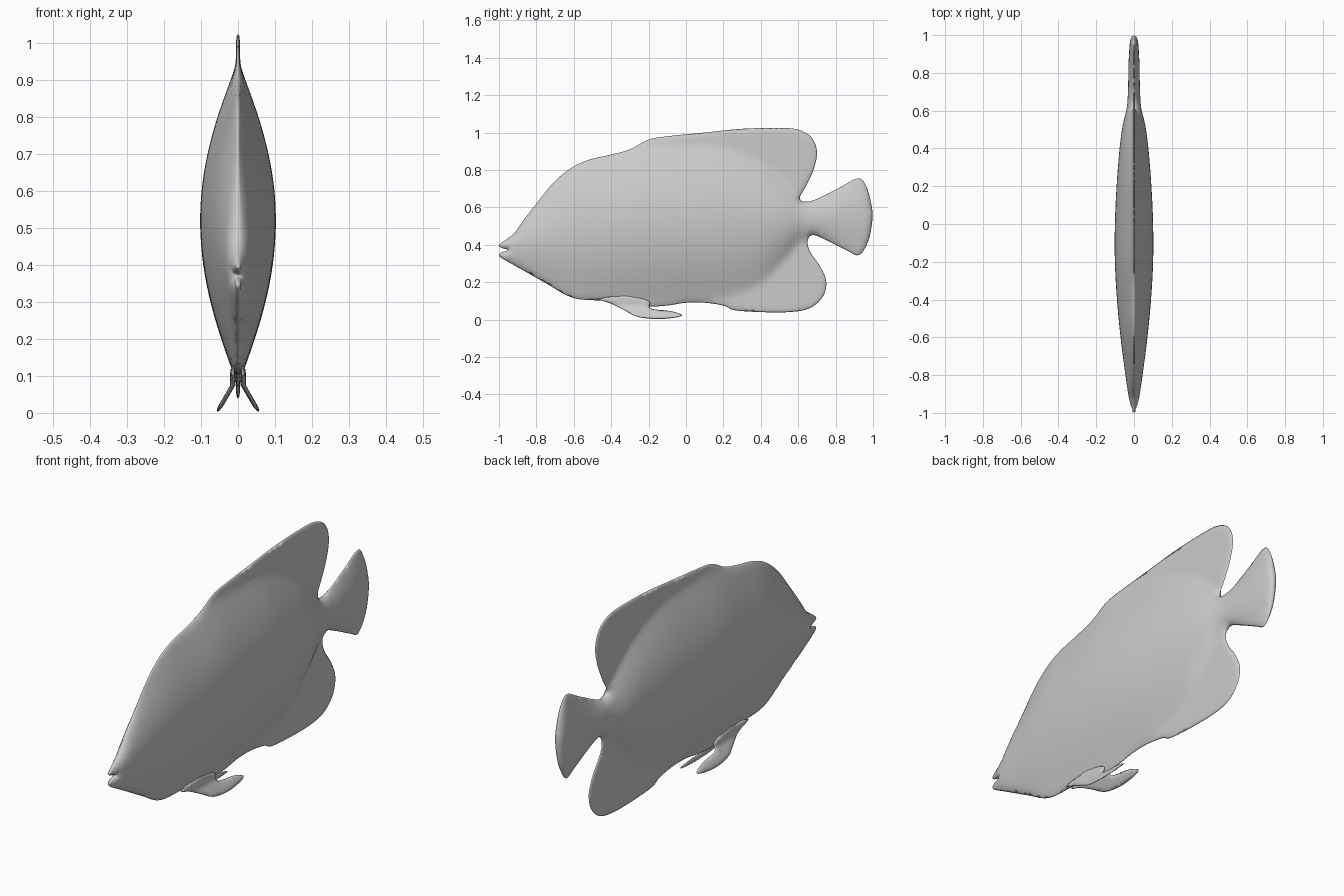
import bpy, bmesh, math
from mathutils import Vector, geometry

if "Cube" in bpy.data.objects:
    bpy.data.objects.remove(bpy.data.objects["Cube"])

grey = bpy.data.materials.new("plain grey")
grey.diffuse_color = (0.6, 0.6, 0.6, 1)
grey.use_nodes = True
grey.node_tree.nodes["Principled BSDF"].inputs["Base Color"].default_value = grey.diffuse_color


def spline(pts, steps):
    """Closed smooth curve through side-view points (y, z)."""
    p = [Vector(q) for q in pts]
    n, out = len(p), []
    for i in range(n):
        a, b, c, d = p[i - 1], p[i], p[(i + 1) % n], p[(i + 2) % n]
        for k in range(steps):
            t = k / steps
            out.append(0.5 * (2 * b + (c - a) * t + (2 * a - 5 * b + 4 * c - d) * t * t
                              + (3 * b - a - 3 * c + d) * t ** 3))
    return out


def edge_distance(p, loop):
    best = 9.0
    for i, b in enumerate(loop):
        a = loop[i - 1]
        ab = b - a
        t = max(0.0, min(1.0, (p - a).dot(ab) / max(ab.length_squared, 1e-12)))
        best = min(best, (p - a - ab * t).length_squared)
    return math.sqrt(best)


def swell(name, outline, cell, thickness, offset, rim, steps=5):
    """Fill an outline with a fine grid and swell it sideways into a closed solid."""
    loop = spline(outline, steps)
    n = len(loop)
    ys, zs = [p.x for p in loop], [p.y for p in loop]
    pts = list(loop)
    # a close inner ring keeps the rim round
    for i in range(n):
        tan = (loop[(i + 1) % n] - loop[i - 1]).normalized()
        for s in (1, -1):
            q = loop[i] + Vector((tan.y, -tan.x)) * s * cell * 0.3
            if edge_distance(q, loop) > cell * 0.25:
                pts.append(q)
    for i in range(int((max(ys) - min(ys)) / cell) + 1):
        for j in range(int((max(zs) - min(zs)) / cell) + 1):
            q = Vector((min(ys) + i * cell, min(zs) + j * cell))
            if edge_distance(q, loop) > cell * 0.7:
                pts.append(q)
    verts, _, faces, origin, _, _ = geometry.delaunay_2d_cdt(
        pts, [], [list(range(n))], 1, 1e-6)
    bm = bmesh.new()
    left, right = {}, {}
    for i in {v for f in faces for v in f}:
        y, z = verts[i]
        x0 = offset(z)
        if any(o < n for o in origin[i]):
            left[i] = right[i] = bm.verts.new((x0, y, z))
        else:
            d = min(1.0, edge_distance(verts[i], loop) / rim)
            h = thickness(y, z) * math.sqrt(1 - (1 - d) ** 2)
            left[i] = bm.verts.new((x0 - h, y, z))
            right[i] = bm.verts.new((x0 + h, y, z))
    for f in faces:
        bm.faces.new([right[i] for i in f])
        if any(left[i] is not right[i] for i in f):
            try:
                bm.faces.new([left[i] for i in reversed(f)])
            except ValueError:
                pass
    bmesh.ops.recalc_face_normals(bm, faces=bm.faces)
    for f in bm.faces:
        f.smooth = True
    me = bpy.data.meshes.new(name)
    bm.to_mesh(me)
    bm.free()
    me.materials.append(grey)
    ob = bpy.data.objects.new(name, me)
    bpy.context.collection.objects.link(ob)
    return ob


# Body sections: y, ridge height, flesh top, flesh bottom, half width
SECTIONS = [
    (-1.0, .375, .43, .31, .010), (-.95, .385, .47, .28, .020),
    (-.9, .40, .53, .25, .030), (-.8, .43, .64, .20, .045),
    (-.6, .48, .83, .11, .071), (-.4, .50, .90, .08, .090),
    (-.2, .52, .95, .07, .101), (0, .52, .95, .08, .101),
    (.2, .53, .93, .10, .092), (.4, .53, .85, .18, .076),
    (.52, .53, .76, .30, .060), (.62, .535, .68, .41, .037),
    (.72, .54, .66, .42, .031), (.88, .55, .74, .35, .027),
    (1.0, .55, .78, .33, .018)]


def section(y):
    y = max(-1.0, min(0.9999, y))
    k = max(i for i in range(len(SECTIONS) - 1) if SECTIONS[i][0] <= y)
    s = [SECTIONS[max(0, min(len(SECTIONS) - 1, k + j))] for j in (-1, 0, 1, 2)]
    span = s[2][0] - s[1][0]
    t = (y - s[1][0]) / span
    res = []
    for c in range(1, 5):      # smooth interpolation with slope matching
        m0 = (s[2][c] - s[0][c]) / (s[2][0] - s[0][0]) * span
        m1 = (s[3][c] - s[1][c]) / (s[3][0] - s[1][0]) * span
        res.append((2*t**3 - 3*t*t + 1) * s[1][c] + (t**3 - 2*t*t + t) * m0
                   + (3*t*t - 2*t**3) * s[2][c] + (t**3 - t*t) * m1)
    return res


def body_thickness(y, z):
    ridge, top, bottom, w = section(y)
    t = (z - ridge) / (top - ridge) if z > ridge else (ridge - z) / (ridge - bottom)
    flesh = w * max(0.0, 1 - t * t) ** 1.15
    return math.sqrt(flesh ** 2 + 0.006 ** 2)


# Body with dorsal, tail and anal fins in one skin
BODY = [(-.95, .372), (-.985, .383), (-1, .395), (-.985, .412), (-.92, .46),
        (-.87, .53), (-.8, .62), (-.72, .72), (-.65, .785), (-.58, .83),
        (-.5, .86), (-.4, .882), (-.3, .91), (-.2, .962), (-.1, .98),
        (.1, 1.0), (.3, 1.02), (.5, 1.025), (.6, 1.015), (.67, .975),
        (.70, .9), (.685, .81), (.645, .72), (.608, .65), (.64, .63),
        (.7, .645), (.82, .705), (.92, .755), (.965, .71), (.99, .62),
        (.997, .54), (.975, .42), (.925, .345), (.86, .37), (.76, .42),
        (.68, .452), (.65, .42), (.665, .36), (.72, .28), (.75, .2),
        (.73, .12), (.66, .06), (.55, .04), (.4, .04), (.26, .05),
        (.2, .075), (.1, .09), (0, .09), (-.1, .075), (-.2, .07),
        (-.3, .08), (-.42, .10), (-.6, .115), (-.75, .195), (-.9, .28),
        (-.98, .325), (-1, .345), (-.985, .36)]
swell("fish_body", BODY, 0.02, body_thickness, lambda z: 0.0, 0.03)

# Pair of pelvic fins splayed outwards under the belly
PELVIC = [(-.46, .11), (-.4, .085), (-.33, .05), (-.26, .015), (-.16, .003),
          (-.06, .01), (-.02, .024), (-.08, .045), (-.19, .06), (-.2, .1), (-.32, .13)]
for name, side in (("pelvic_fin_right", 1), ("pelvic_fin_left", -1)):
    swell(name, PELVIC, 0.012, lambda y, z: 0.007,
          lambda z: side * (0.014 + max(0.0, 0.075 - z) * 0.58), 0.02)
